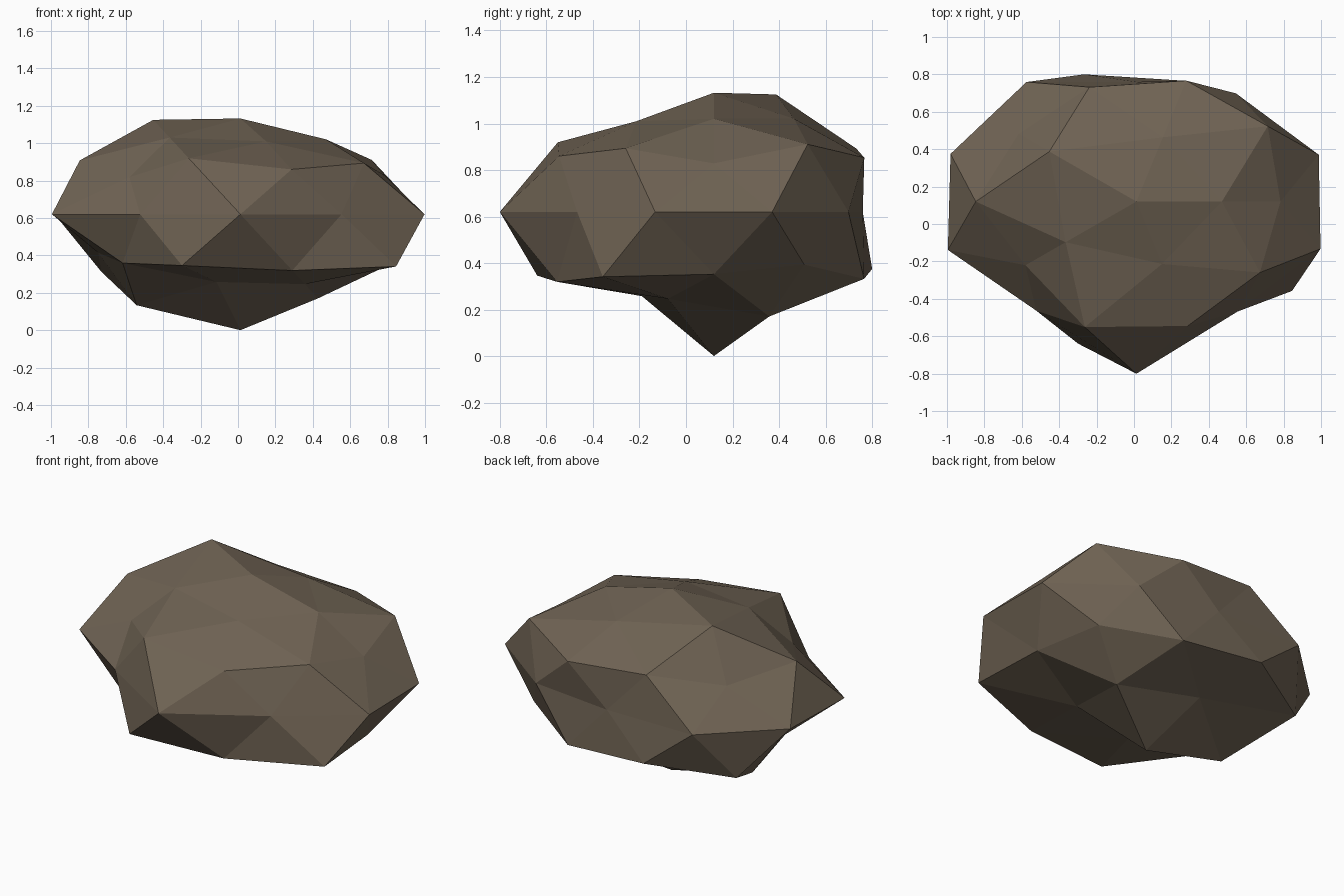
import bpy, bmesh, math

if "Cube" in bpy.data.objects:
    bpy.data.objects.remove(bpy.data.objects["Cube"])

# Low-poly boulder: an icosphere whose points are pushed in or out, then flattened
CENTRE = (0.013, 0.12, 0.62)
SCALE = (1.0, 0.79, 0.542)

# Rings of the icosphere: (height, first azimuth, radii going round)
RINGS = [
    (1.0, 0, [0.945]),
    (0.851, 0, [0.869, 0.87, 1.095, 0.89, 0.845]),
    (0.526, 36, [1.02, 0.957, 1.01, 1.05, 0.96]),
    (0.447, 0, [0.861, 0.962, 0.87, 0.82, 0.99]),
    (0.0, 18, [1.025, 0.905, 0.81, 1.0, 1.045, 1.06, 0.912, 1.165, 0.92, 1.035]),
    (-0.447, 36, [0.935, 1.012, 0.85, 1.13, 1.15]),
    (-0.526, 0, [0.94, 1.01, 1.08, 0.915, 1.055]),
    (-0.851, 36, [0.975, 0.80, 1.055, 0.785, 0.81]),
    (-1.0, 0, [1.143]),
]


def radius_at(co):
    """Radius for the icosphere point in this direction."""
    z, start, radii = min(RINGS, key=lambda ring: abs(ring[0] - co.z))
    azimuth = math.degrees(math.atan2(co.y, co.x))
    step = 360 / len(radii)
    return radii[round((azimuth - start) / step) % len(radii)]


bm = bmesh.new()
bmesh.ops.create_icosphere(bm, subdivisions=2, radius=1.0)
for v in bm.verts:
    r = radius_at(v.co.normalized())
    v.co = [c + r * s * d for c, s, d in zip(CENTRE, SCALE, v.co.normalized())]
for f in bm.faces:
    f.smooth = False
bmesh.ops.recalc_face_normals(bm, faces=bm.faces)

mesh = bpy.data.meshes.new("boulder")
bm.to_mesh(mesh)
bm.free()

# Single stone colour
stone = bpy.data.materials.new("brown stone")
stone.diffuse_color = (0.16, 0.125, 0.088, 1)
stone.use_nodes = True
stone.node_tree.nodes["Principled BSDF"].inputs["Base Color"].default_value = stone.diffuse_color
mesh.materials.append(stone)

boulder = bpy.data.objects.new("boulder", mesh)
bpy.context.collection.objects.link(boulder)
